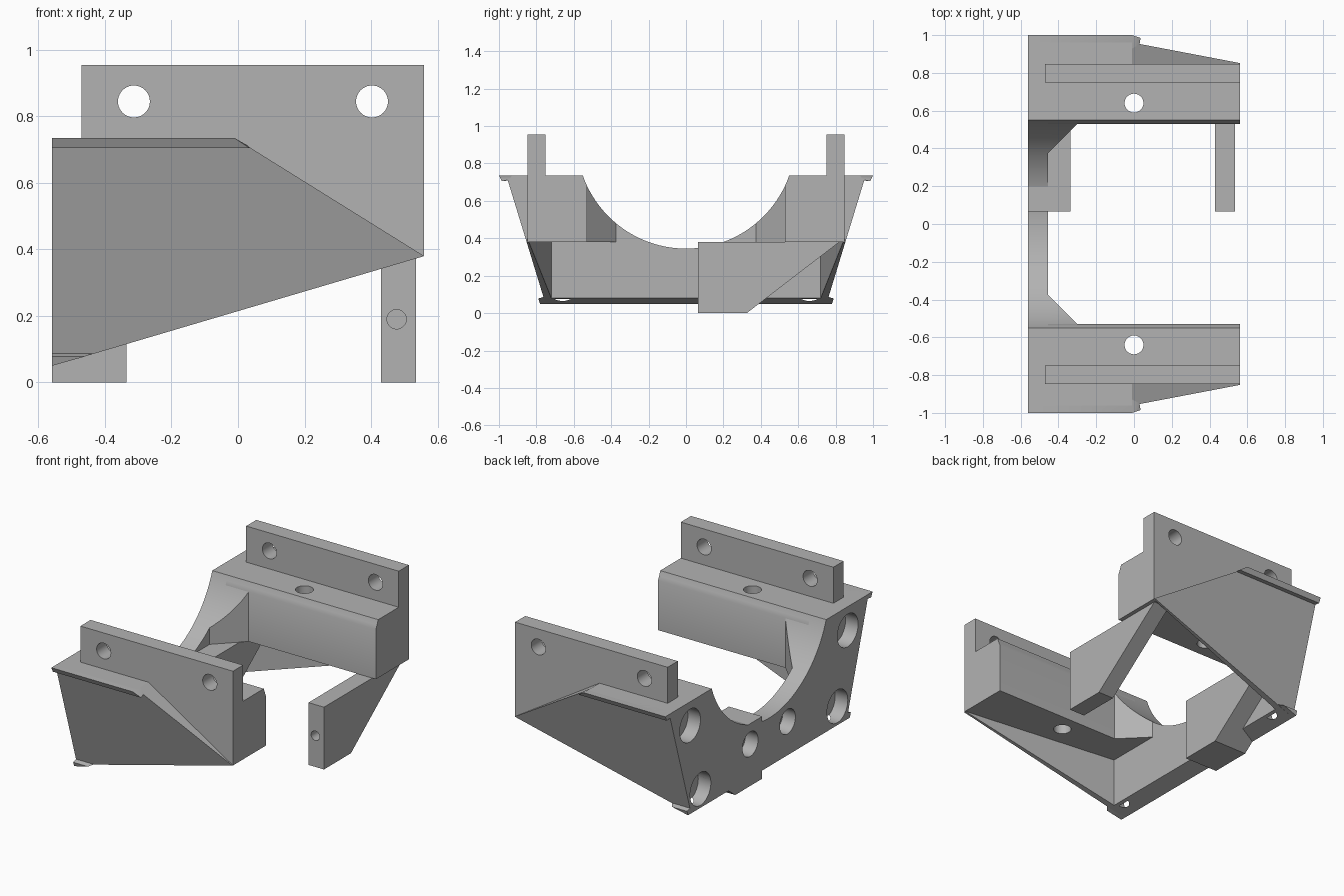
import bpy, bmesh, math
from mathutils import Matrix, Vector

if "Cube" in bpy.data.objects:
    bpy.data.objects.remove(bpy.data.objects["Cube"])

grey = bpy.data.materials.new("plain grey")
grey.use_nodes = True
colour = (0.45, 0.45, 0.45, 1)
grey.diffuse_color = colour
grey.node_tree.nodes["Principled BSDF"].inputs["Base Color"].default_value = colour

BACK, FRONT = -0.56, 0.56      # ends along x
WALL = -0.455                  # inner face of the end wall
DECK, UNDER = 0.735, 0.38      # top and underside of the rails
SIDES = {"left": 1, "right": -1}


def add_object(name, bm):
    mesh = bpy.data.meshes.new(name)
    bm.to_mesh(mesh)
    bm.free()
    mesh.materials.append(grey)
    obj = bpy.data.objects.new(name, mesh)
    bpy.context.collection.objects.link(obj)
    return obj


def hull(name, points, side=1):
    """Convex solid around the points, mirrored in y when side is -1."""
    bm = bmesh.new()
    for x, y, z in points:
        bm.verts.new((x, y * side, z))
    result = bmesh.ops.convex_hull(bm, input=bm.verts)
    loose = [v for v in bm.verts if not v.link_faces]
    bmesh.ops.delete(bm, geom=loose, context='VERTS')
    bmesh.ops.dissolve_limit(bm, angle_limit=0.01, verts=bm.verts, edges=bm.edges)
    bmesh.ops.recalc_face_normals(bm, faces=bm.faces)
    return add_object(name, bm)


def box(name, x, y, z, side=1):
    return hull(name, [(a, b, c) for a in x for b in y for c in z], side)


def cylinder(axis, centre, radius, length, segments=40):
    """Hidden cutter."""
    bm = bmesh.new()
    bmesh.ops.create_cone(bm, cap_ends=True, segments=segments, radius1=radius,
                          radius2=radius, depth=length)
    turn = Vector((0, 0, 1)).rotation_difference(Vector(axis)).to_matrix().to_4x4()
    bm.transform(Matrix.Translation(centre) @ turn)
    obj = add_object("cutter", bm)
    obj.hide_render = True
    return obj


def cut(obj, cutters):
    for cutter in cutters:
        mod = obj.modifiers.new("cut", 'BOOLEAN')
        mod.operation = 'DIFFERENCE'
        mod.solver = 'EXACT'
        mod.object = cutter
        bpy.context.view_layer.objects.active = obj
        bpy.ops.object.modifier_apply(modifier=mod.name)


def slant(z):
    """Outer y of the leaning side panel at height z."""
    return 0.852 + 0.306 * (z - UNDER)


X, Y, Z = (1, 0, 0), (0, 1, 0), (0, 0, 1)
parts = []
cutters = []

# Round saddle and blind holes in the end wall
saddle = cylinder(X, (0, 0, 0.93), 0.585, 3, 128)
wall_holes = [cylinder(X, (BACK, y * s, z), r, 0.17)
              for s in SIDES.values()
              for y, z, r in ((0.76, 0.59, 0.1), (0.66, 0.165, 0.1), (0.18, 0.255, 0.075))]
cutters += [saddle] + wall_holes

# End wall with sloping underside
wall = hull("end_wall", [(x, s * slant(z), z)
                         for s in SIDES.values()
                         for x, low in ((BACK, 0.05), (WALL, 0.08))
                         for z in (low, DECK)])
cut(wall, [saddle] + wall_holes)
parts.append(wall)

for label, s in SIDES.items():
    # Rail with an upright bolt hole
    rail = box(label + "_rail", (WALL, FRONT), (0.53, 0.848), (UNDER, DECK), s)
    bolt = cylinder(Z, (0, 0.64 * s, 0.5), 0.05, 1)
    cut(rail, [saddle, bolt])

    # Corner gusset between wall and rail
    gusset = hull(label + "_gusset", [(x, y, z) for z in (UNDER, DECK)
                  for x, y in ((WALL, 0.375), (-0.3, 0.53), (WALL, 0.53))], s)
    cut(gusset, [saddle])

    # Upright flange with two cross holes
    flange = box(label + "_flange", (-0.47, FRONT), (0.75, 0.848), (0.7, 0.955), s)
    eyes = [cylinder(Y, (x, 0.8 * s, 0.845), 0.048, 1) for x in (-0.313, 0.403)]
    cut(flange, eyes)
    cutters += [bolt] + eyes

    # Leaning side panel: upper wedge and tapering lower skirt
    panel = hull(label + "_side_panel", [(x, y, z)
                 for z, end in ((DECK, -0.01), (UNDER, FRONT))
                 for x in (WALL, end) for y in (0.8, slant(z))], s)
    skirt = hull(label + "_skirt", [
        (WALL, 0.72, 0.08), (WALL, slant(0.08), 0.08), (WALL, 0.72, UNDER),
        (WALL, slant(UNDER), UNDER), (FRONT, 0.84, UNDER), (FRONT, 0.852, UNDER)], s)

    # Small lips along the top and bottom edges of the panel
    top_lip = hull(label + "_top_lip", [(x, y, z)
                   for y, z, end in ((0.93, DECK, -0.01), (1, DECK, -0.01),
                                     (0.985, 0.705, 0.035), (0.955, 0.712, 0.03),
                                     (0.93, 0.712, 0.02))
                   for x in (BACK, end)], s)
    foot_lip = hull(label + "_bottom_lip", [
        (BACK, 0.74, 0.05), (BACK, 0.78, 0.05), (BACK, 0.79, 0.078), (BACK, 0.75, 0.09),
        (-0.46, 0.79, 0.078), (-0.43, 0.75, 0.09)], s)
    parts += [rail, gusset, flange, panel, skirt, top_lip, foot_lip]

# Two bracket legs under the left rail
for name, x in (("rear_leg", (BACK, -0.335)), ("front_leg", (0.43, 0.535))):
    leg = hull(name, [(a, y, z) for a in x
               for y, z in ((0.065, 0), (0.325, 0), (0.82, UNDER), (0.065, UNDER))])
    if name == "rear_leg":
        cut(leg, wall_holes)
    else:
        pin = cylinder(Y, (0.477, 0.065, 0.19), 0.029, 0.3)
        cut(leg, [pin])
        cutters.append(pin)
    parts.append(leg)

for cutter in cutters:
    bpy.data.objects.remove(cutter)

bpy.ops.object.select_all(action='DESELECT')
for part in parts:
    part.select_set(True)
bpy.context.view_layer.objects.active = parts[0]
bpy.ops.object.shade_smooth_by_angle(angle=math.radians(30))
